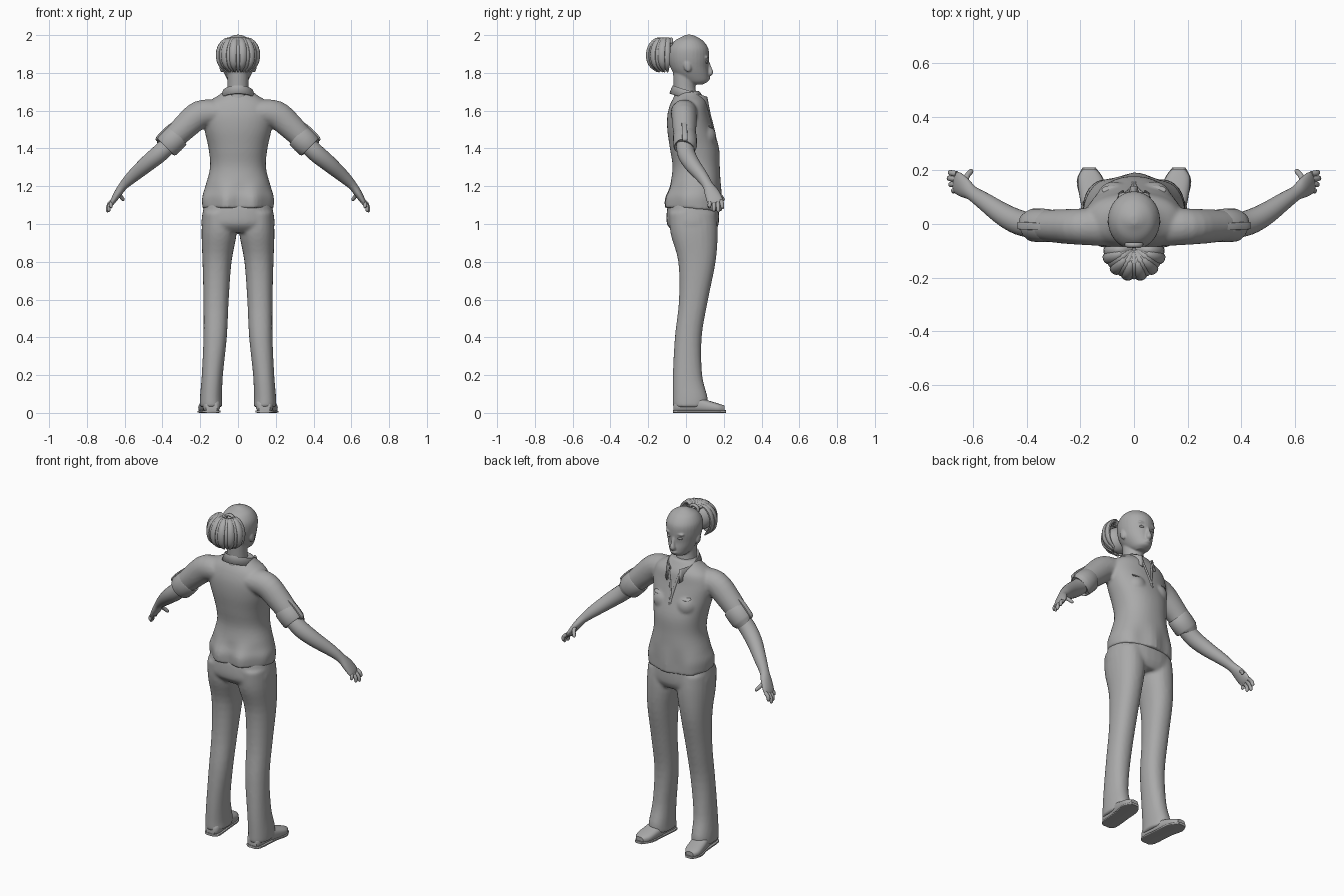
import bpy, bmesh, math
from mathutils import Vector, Matrix

grey = bpy.data.materials.new("plain_grey")
grey.diffuse_color = (0.4, 0.4, 0.4, 1)
X, Y, Z = Vector((1, 0, 0)), Vector((0, 1, 0)), Vector((0, 0, 1))


def spline(secs, k):
    """Smoothly resample (x, y, z, a, b) sections."""
    p = [secs[0]] + list(secs) + [secs[-1]]
    out = []
    for i in range(1, len(p) - 2):
        for j in range(k):
            t = j / k
            out.append([0.5 * (2 * b + (c - a) * t + (2 * a - 5 * b + 4 * c - d) * t * t
                               + (3 * b - a - 3 * c + d) * t ** 3)
                        for a, b, c, d in zip(p[i - 1], p[i], p[i + 1], p[i + 2])])
    return out + [list(secs[-1])]


def tube(bm, secs, n=24, axis=None, ref=Y, power=2.0, k=4):
    """Closed loft through elliptical sections; b is the radius along ref."""
    secs = spline(secs, k)
    pts = [Vector(s[:3]) for s in secs]
    rings = []
    for i, s in enumerate(secs):
        t = axis or (pts[min(i + 1, len(pts) - 1)] - pts[max(i - 1, 0)]).normalized()
        v = (ref - t * ref.dot(t)).normalized()
        u = v.cross(t)
        ring = []
        for j in range(n):
            a = 2 * math.pi * j / n
            c, d = math.cos(a), math.sin(a)
            c = math.copysign(abs(c) ** (2 / power), c)
            d = math.copysign(abs(d) ** (2 / power), d)
            ring.append(bm.verts.new(pts[i] + u * c * s[3] + v * d * s[4]))
        rings.append(ring)
    for r, q in zip(rings, rings[1:]):
        for j in range(n):
            bm.faces.new((r[j], r[(j + 1) % n], q[(j + 1) % n], q[j]))
    bm.faces.new(rings[0])
    bm.faces.new(rings[-1])
    return [v for r in rings for v in r]


def ball(bm, loc, rad, rot=0):
    m = Matrix.Translation(loc) @ Matrix.Rotation(rot, 4, 'X') @ Matrix.Diagonal((*rad, 1))
    bmesh.ops.create_uvsphere(bm, u_segments=20, v_segments=12, radius=1, matrix=m)


def finish(name, bm, mirror=False, voxel=0, smooth=5, solid=0):
    if mirror:
        geo = bmesh.ops.duplicate(bm, geom=bm.verts[:] + bm.edges[:] + bm.faces[:])["geom"]
        for v in geo:
            if isinstance(v, bmesh.types.BMVert):
                v.co.x *= -1
    bmesh.ops.recalc_face_normals(bm, faces=bm.faces)
    for f in bm.faces:
        f.smooth = True
    me = bpy.data.meshes.new(name)
    bm.to_mesh(me)
    bm.free()
    me.set_sharp_from_angle(angle=math.radians(45))
    me.materials.append(grey)
    ob = bpy.data.objects.new(name, me)
    bpy.context.collection.objects.link(ob)
    if voxel:
        r = ob.modifiers.new("blend", 'REMESH')
        r.mode, r.voxel_size, r.use_smooth_shade = 'VOXEL', voxel, True
        s = ob.modifiers.new("relax", 'SMOOTH')
        s.factor, s.iterations = 0.5, smooth
    if solid:
        s = ob.modifiers.new("thickness", 'SOLIDIFY')
        s.thickness, s.offset = solid, 0
    return ob


# trousers: pelvis and two legs blended together
bm = bmesh.new()
for s in (1, -1):
    tube(bm, [(.10 * s, .035, 1.06, .088, .125), (.10 * s, .043, .95, .093, .125),
              (.111 * s, .058, .8, .077, .099), (.116 * s, .04, .6, .067, .077),
              (.121 * s, .012, .4, .062, .071), (.136 * s, .008, .2, .056, .078),
              (.143 * s, .022, .08, .059, .093), (.142 * s, .02, .03, .061, .091)],
         axis=Z, power=2.2)
tube(bm, [(0, .04, 1.13, .172, .125), (0, .037, 1.08, .184, .137), (0, .036, 1.0, .194, .137),
          (0, .045, .955, .17, .105)], n=32, axis=Z, power=2.3)
finish("trousers", bm, voxel=.009)

# shoes
bm = bmesh.new()
tube(bm, [(.14, -.065, .03, .03, .026), (.14, -.04, .04, .045, .04), (.145, .04, .045, .047, .045),
          (.155, .11, .034, .05, .034), (.163, .17, .025, .047, .025), (.167, .205, .02, .025, .018)],
     axis=Y, ref=Z, power=2.6)
finish("shoes", bm, mirror=True)
bm = bmesh.new()
tube(bm, [(.14, -.068, .007, .028, .007), (.14, -.04, .007, .048, .007), (.15, .08, .007, .048, .007),
          (.162, .16, .007, .052, .007), (.168, .212, .007, .024, .007)],
     axis=Y, ref=Z, power=5)
finish("shoe_soles", bm, mirror=True)

# shirt: torso, bust and sleeves blended together, with folds near the hem
bm = bmesh.new()
torso = tube(bm, [(0, .04, 1.085, .188, .147), (0, .04, 1.14, .19, .146), (0, .049, 1.2, .173, .135),
                  (0, .054, 1.3, .148, .125), (0, .045, 1.4, .156, .13), (0, .024, 1.5, .178, .123),
                  (0, .013, 1.58, .188, .111), (0, .015, 1.64, .165, .096),
                  (0, .015, 1.68, .105, .072), (0, .015, 1.705, .075, .055)],
             n=48, axis=Z, power=2.2)
for v in torso:
    w = max(0, min(1, (1.23 - v.co.z) / .1))
    side = 1 if v.co.y < 0.03 else .5
    v.co.y += w * side * .012 * math.sin(v.co.x * 42 + 1.2)
    if v.co.z < 1.1:
        v.co.z -= max(0, v.co.y) * .1
for s in (1, -1):
    ball(bm, (.075 * s, .09, 1.465), (.065, .07, .07))
    tube(bm, [(.1 * s, -.008, 1.59, .065, .075), (.2 * s, -.01, 1.58, .074, .068),
              (.285 * s, -.008, 1.51, .068, .063), (.355 * s, -.005, 1.44, .06, .056)])
finish("shirt", bm, voxel=.008)

# rolled cuffs with a buttoned strap
bm = bmesh.new()
tube(bm, [(.315, -.006, 1.472, .06, .055), (.322, -.006, 1.466, .068, .062),
          (.375, -.004, 1.414, .068, .062), (.382, -.004, 1.407, .058, .053)], k=2)
finish("sleeve_cuffs", bm, mirror=True)
bm = bmesh.new()
tube(bm, [(.347, -.01, 1.535, .004, .013), (.385, -.008, 1.504, .005, .014),
          (.428, -.006, 1.458, .005, .014), (.43, -.006, 1.44, .003, .012)], n=12, power=5)
finish("sleeve_straps", bm, mirror=True)

# collar: folded strip open at the front
bm = bmesh.new()
rows = []
for i in range(33):
    t = math.radians(-155 + 310 * i / 32)
    x, y = math.sin(t) * .08, -math.cos(t) * .095
    z = 1.712 - (y + .095) * .33
    tip = max(0, abs(t) - 1.9) * .045
    rows.append([bm.verts.new((x * k, .025 + y * k, z + h))
                 for k, h in ((.88, -.03), (.92, .012), (1.0, .018), (1.16, -.022 - tip))])
for a, b in zip(rows, rows[1:]):
    for j in range(3):
        bm.faces.new((a[j], b[j], b[j + 1], a[j + 1]))
finish("collar", bm, solid=.007)

# front opening and pocket flaps
bm = bmesh.new()
tube(bm, [(.036, .112, 1.645, .006, .005), (.018, .126, 1.58, .006, .005),
          (.004, .144, 1.51, .006, .005), (.003, .156, 1.46, .005, .004)], n=8)
finish("placket", bm, mirror=True)
bm = bmesh.new()
ball(bm, (.085, .128, 1.515), (.036, .018, .006), -.5)
finish("pocket_flaps", bm, mirror=True)

# bare arms and hands
bm = bmesh.new()
tube(bm, [(.34, -.005, 1.445, .045, .045), (.41, 0, 1.378, .047, .047), (.48, .03, 1.32, .043, .043),
          (.56, .085, 1.25, .033, .033), (.605, .115, 1.205, .024, .028),
          (.632, .135, 1.168, .021, .038), (.657, .152, 1.128, .016, .042),
          (.668, .158, 1.11, .01, .036)])
fingers = [((.662, .187, 1.122), (.690, .194, 1.082)), ((.665, .168, 1.115), (.695, .172, 1.063)),
           ((.663, .148, 1.113), (.688, .148, 1.066)), ((.656, .130, 1.12), (.676, .122, 1.086)),
           ((.630, .155, 1.17), (.606, .203, 1.125))]
for a, b in fingers:
    a, b = Vector(a), Vector(b)
    out = Vector((.006, 0, .004))
    tube(bm, [(*a, .011, .011), (*(a.lerp(b, .5) + out), .0105, .0105),
              (*a.lerp(b, .88), .009, .009), (*b, .003, .003)], n=12, ref=Vector((.5, .8, .3)))
finish("arms_and_hands", bm, mirror=True)

# head, neck, nose, lips and ears blended together
bm = bmesh.new()
prof = [(1.738, .03, .085, .03), (1.755, -.02, .117, .05), (1.79, -.06, .121, .07),
        (1.83, -.083, .118, .086), (1.88, -.095, .122, .096), (1.93, -.09, .118, .095),
        (1.97, -.06, .09, .073), (1.992, -.02, .055, .04), (2.002, 0, .03, .012)]
tube(bm, [(0, (b + f) / 2, z, r, (f - b) / 2) for z, b, f, r in prof], n=32, axis=Z)
tube(bm, [(0, .005, 1.62, .075, .08), (0, -.002, 1.68, .06, .062), (0, -.008, 1.73, .056, .057),
          (0, -.01, 1.82, .058, .06)], axis=Z)
tube(bm, [(0, .113, 1.865, .008, .008), (0, .123, 1.825, .011, .013), (0, .129, 1.8, .017, .015),
          (0, .115, 1.788, .012, .008)], n=16)
ball(bm, (0, .116, 1.770), (.022, .012, .008))
for s in (1, -1):
    ball(bm, (.086 * s, .008, 1.835), (.013, .02, .032), .2)
    ball(bm, (.035 * s, .107, 1.882), (.026, .013, .007))
finish("head", bm, voxel=.005, smooth=3)
bm = bmesh.new()
ball(bm, (.035, .109, 1.857), (.016, .009, .007))
finish("eyes", bm, mirror=True)

# ponytail: fan of curved clumps around a core, with a hair tie
bm = bmesh.new()
ball(bm, (0, -.135, 1.89), (.075, .052, .075))
for i in range(13):
    a = math.radians(-84 + 14 * i)
    d, side = Vector((math.sin(a), -math.cos(a), 0)), Vector((math.cos(a), math.sin(a), 0))
    r = .103 + .008 * (i % 2)
    path = [(.1, 1.95, .008, .008), (.5, 1.978, .01, .015), (.85, 1.95, .012, .019),
            (1, 1.9, .012, .02), (.9, 1.845, .011, .017), (.55, 1.806, .004, .005)]
    tube(bm, [(d.x * r * k, -.092 + d.y * r * k, z, p, q) for k, z, p, q in path],
         n=10, ref=side, k=3)
finish("ponytail", bm)
bm = bmesh.new()
ring = [(math.cos(t * math.pi / 8) * .027, -.078, 1.957 + math.sin(t * math.pi / 8) * .022, .008, .01)
        for t in range(17)]
tube(bm, ring, n=10, k=2)
finish("hair_tie", bm)
